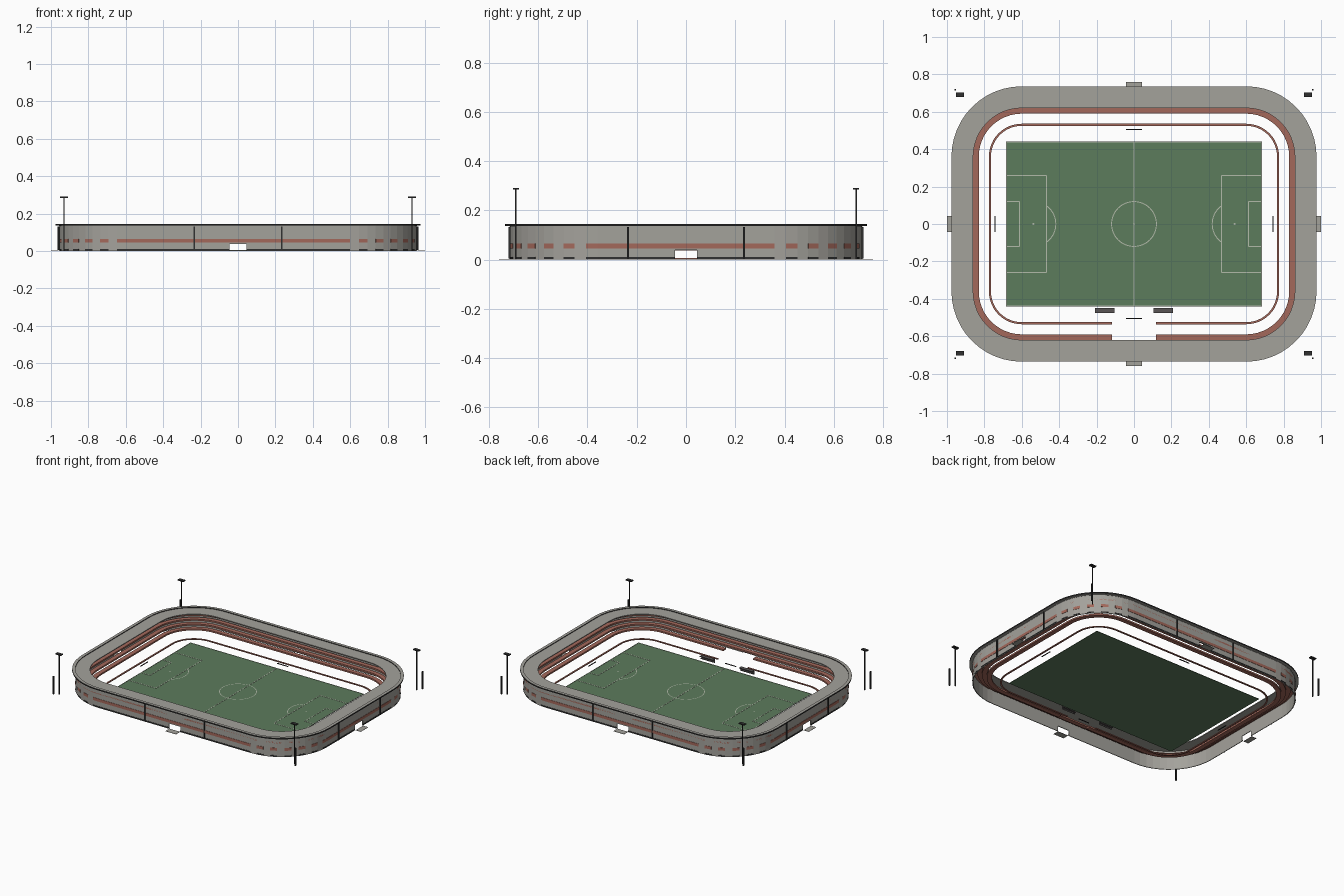
import bpy, bmesh, math
from mathutils import Vector

cube = bpy.data.objects.get("Cube")
if cube:
    bpy.data.objects.remove(cube, do_unlink=True)


def material(name, r, g, b):
    m = bpy.data.materials.new(name)
    m.use_nodes = True
    m.diffuse_color = (r, g, b, 1)
    m.node_tree.nodes["Principled BSDF"].inputs["Base Color"].default_value = (r, g, b, 1)
    return m


CONCRETE = material("concrete", .37, .36, .33)
RED = material("seat_red", .37, .14, .105)
DARK = material("dark_metal", .03, .03, .03)
GREY = material("bench_grey", .1, .09, .09)
GREEN = material("pitch_green", .108, .2, .108)
PALE = material("line_paint", .45, .5, .4)

HALF_X, HALF_Y, STEPS = .6, .36, 12


def finish(name, bm, *mats):
    bmesh.ops.recalc_face_normals(bm, faces=bm.faces)
    mesh = bpy.data.meshes.new(name)
    bm.to_mesh(mesh)
    bm.free()
    for m in mats:
        mesh.materials.append(m)
    obj = bpy.data.objects.new(name, mesh)
    bpy.context.collection.objects.link(obj)
    return obj


def add_box(bm, x0, x1, y0, y1, z0, z1):
    vs = bmesh.ops.create_cube(bm, size=1)["verts"]
    lo = Vector((min(x0, x1), min(y0, y1), z0))
    hi = Vector((max(x0, x1), max(y0, y1), z1))
    for v in vs:
        v.co = Vector([(lo[i] + hi[i]) / 2 + v.co[i] * (hi[i] - lo[i]) for i in range(3)])


def box(name, mat, *bounds):
    bm = bmesh.new()
    add_box(bm, *bounds)
    return finish(name, bm, mat)


def bowl_path():
    """Rounded rectangle as (centre, outward direction, tag, side) entries."""
    path = []
    for side, (sx, sy) in enumerate(((1, -1), (1, 1), (-1, 1), (-1, -1))):
        for k in range(STEPS + 1):
            a = math.radians(90 * (side - 1 + k / STEPS))
            tag = "straight" if k == STEPS else "dash" if k % 2 else "gap"
            path.append((Vector((sx * HALF_X, sy * HALF_Y)),
                         Vector((math.cos(a), math.sin(a))), tag, side))
        n = path[-1][1]
        along = Vector((-n.y, n.x))
        middle = Vector((n.x * HALF_X, n.y * HALF_Y))
        for t, tag in ((-.118, "beside"), (-.045, "door"), (.045, "beside"), (.118, "straight")):
            path.append((middle + along * t, n, tag, side))
    return path


PATH = bowl_path()


def ring(name, r0, r1, z0, z1, *mats, skip=lambda tag, side: False):
    """Closed band around the bowl; skipped segments leave capped gaps."""
    bm = bmesh.new()
    loops = [[bm.verts.new((*(c + d * r), z)) for r, z in ((r0, z0), (r1, z0), (r1, z1), (r0, z1))]
             for c, d, _, _ in PATH]
    keep = [not skip(tag, side) for _, _, tag, side in PATH]
    for i, loop in enumerate(loops):
        nxt = loops[(i + 1) % len(loops)]
        if keep[i]:
            for j in range(4):
                k = (j + 1) % 4
                bm.faces.new((loop[j], loop[k], nxt[k], nxt[j]))
        if keep[i] != keep[i - 1]:
            bm.faces.new(loop)
    loose = [v for v in bm.verts if not v.link_faces]
    bmesh.ops.delete(bm, geom=loose, context="VERTS")
    return finish(name, bm, *mats)


def is_door(tag, side):
    return tag == "door"


def is_front_gap(tag, side):
    return side == 3 and tag in ("door", "beside")


def is_dash_gap(tag, side):
    return tag in ("gap", "door")


# Outer wall with four ground-level entrances
ring("lower_wall", .35, .355, 0, .038, CONCRETE, skip=is_door)
ring("upper_wall", .35, .355, .038, .138, CONCRETE)
ring("base_stripe", .354, .357, .003, .011, DARK, skip=is_dash_gap)
ring("facade_stripe", .354, .357, .045, .065, RED, skip=lambda t, s: t == "gap")

# Roof slab and raised rim with dark edges
ring("roof", .26, .357, .134, .14, CONCRETE)
rim = ring("roof_rim", .355, .376, .136, .145, CONCRETE, DARK)
for p in rim.data.polygons:
    p.material_index = 1 if abs(p.normal.z) < .5 else 0

# Seating tiers, the lowest one open at the players' tunnel
for i in range(4):
    r, z = .23 + i * .031, .048 + i * .02
    ring(f"seat_tier_{i + 1}", r, r + .032, z - .011, z, RED,
         skip=is_front_gap if i == 0 else lambda t, s: False)
ring("pitch_barrier", .165, .176, 0, .006, RED, skip=is_front_gap)

# Entrance aprons and inner thresholds
for s, side in ((-1, "front"), (1, "back")):
    box(f"{side}_apron", CONCRETE, -.042, .042, s * .715, s * .76, 0, .002)
    box(f"{side}_threshold", DARK, -.042, .042, s * .502, s * .508, 0, .004)
for s, side in ((-1, "right"), (1, "left")):
    box(f"{side}_apron", CONCRETE, s * .96, s, -.042, .042, 0, .002)
    box(f"{side}_threshold", DARK, s * .74, s * .746, -.042, .042, 0, .004)

# Facade posts
bm = bmesh.new()
for sx in (-1, 1):
    for sy in (-1, 1):
        for x, y in ((.235, .717), (.96, .235), (.957, .717)):
            add_box(bm, sx * x - .004, sx * x + .004, sy * y - .004, sy * y + .004, .005, .132)
finish("facade_posts", bm, DARK)

# Floodlights
for sx in (-1, 1):
    for sy in (-1, 1):
        bm = bmesh.new()
        x, y = sx * .93, sy * .691
        add_box(bm, x - .003, x + .003, y - .003, y + .003, 0, .286)
        add_box(bm, x - .022, x + .022, y - .012, y + .012, .284, .291)
        finish(f"floodlight_{'left' if sx > 0 else 'right'}_{'back' if sy > 0 else 'front'}", bm, DARK)

# Team benches: roof, back and seat
for s, side in ((-1, "right"), (1, "left")):
    bm = bmesh.new()
    x0, x1 = s * .103, s * .208
    add_box(bm, x0, x1, -.476, -.45, .026, .03)
    add_box(bm, x0, x1, -.476, -.473, 0, .026)
    add_box(bm, x0, x1, -.473, -.46, .008, .012)
    finish(f"{side}_team_bench", bm, GREY)

# Pitch and painted markings
box("pitch", GREEN, -.685, .685, -.442, .442, 0, .003)
W, Z0, Z1 = .0025, .003, .0042


def add_arc(bm, cx, radius, a0, a1, n):
    rows = []
    for i in range(n + 1):
        a = a0 + (a1 - a0) * i / n
        rows.append([bm.verts.new((cx + math.cos(a) * r, math.sin(a) * r, Z1))
                     for r in (radius - W, radius + W)])
    for p, q in zip(rows, rows[1:]):
        bm.faces.new((p[0], p[1], q[1], q[0]))


def add_half_frame(bm, s, x, y):
    """Three-sided box marking against a goal line."""
    add_box(bm, s * x - W, s * x + W, -y, y, Z0, Z1)
    for sy in (-1, 1):
        add_box(bm, s * x, s * .683, sy * y - W, sy * y + W, Z0, Z1)


bm = bmesh.new()
add_box(bm, -W, W, -.44, .44, Z0, Z1)
add_arc(bm, 0, .12, 0, math.tau, 40)
add_arc(bm, 0, .003, 0, math.tau, 8)
for s in (-1, 1):
    add_half_frame(bm, s, .467, .26)
    add_half_frame(bm, s, .612, .12)
    add_box(bm, s * .68, s * .684, -.441, .441, Z0, Z1)
    add_box(bm, -.684, .684, s * .437, s * .441, Z0, Z1)
    facing = math.pi if s > 0 else 0
    add_arc(bm, s * .538, .12, facing - .94, facing + .94, 16)
    add_arc(bm, s * .538, .003, 0, math.tau, 8)
finish("pitch_markings", bm, PALE)
